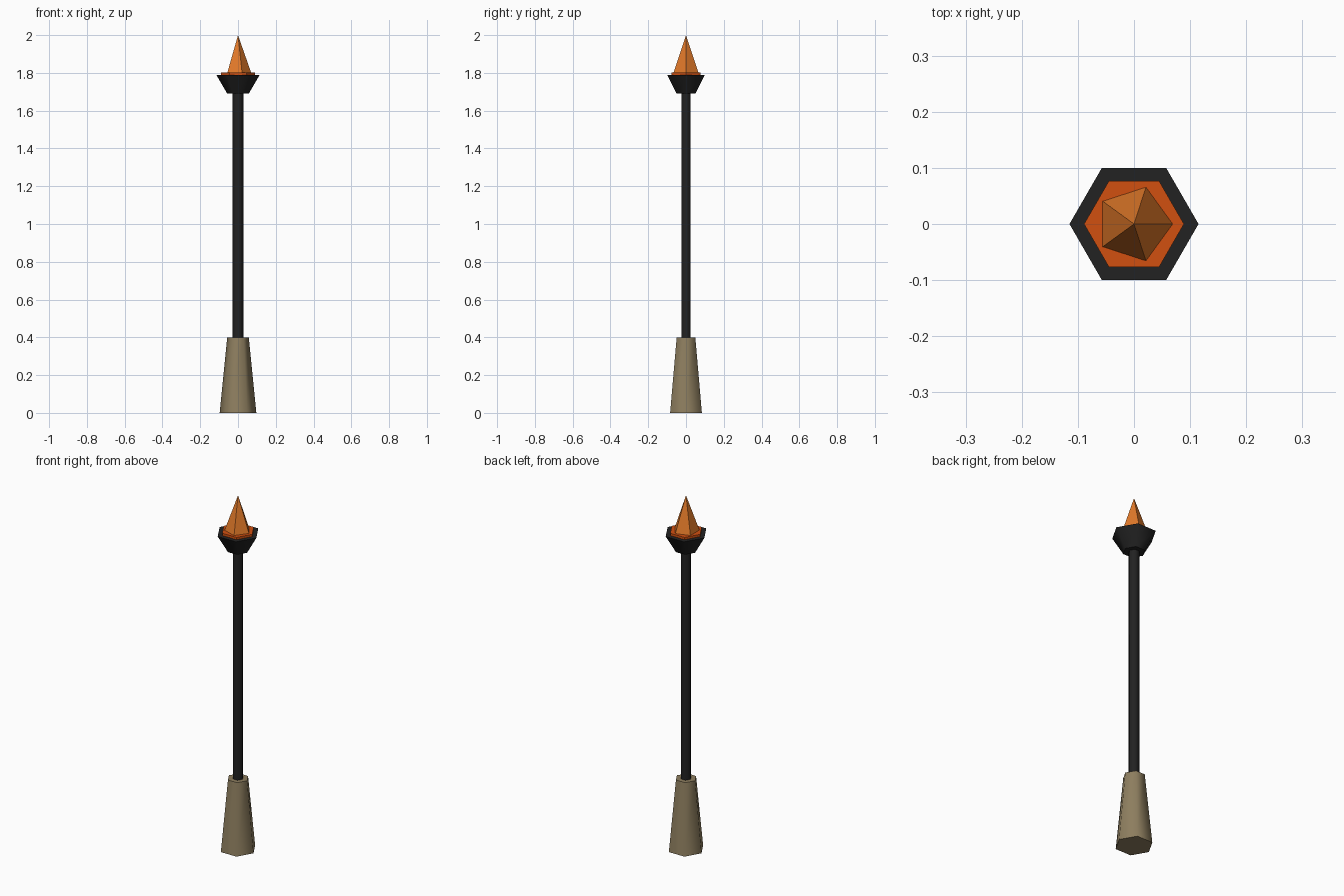
import bpy, bmesh, math

if "Cube" in bpy.data.objects:
    bpy.data.objects.remove(bpy.data.objects["Cube"])

def material(name, rgb):
    m = bpy.data.materials.new(name)
    m.diffuse_color = (*rgb, 1)
    m.use_nodes = True
    m.node_tree.nodes["Principled BSDF"].inputs["Base Color"].default_value = m.diffuse_color
    return m

wood = material("weathered wood", (0.27, 0.21, 0.115))
iron = material("black iron", (0.016, 0.016, 0.016))
ember = material("glowing ember", (0.64, 0.08, 0.005))
fire = material("flame orange", (0.75, 0.19, 0.022))

def prism(name, sides, r0, r1, z0, z1, mat, smooth=False):
    """Tapered prism with its first corner on +x; r1 = 0 gives a pyramid."""
    bm = bmesh.new()
    def ring(r, z):
        return [bm.verts.new((r * math.cos(2 * math.pi * i / sides),
                              r * math.sin(2 * math.pi * i / sides), z))
                for i in range(sides)]
    low = ring(r0, z0)
    bm.faces.new(low[::-1])
    if r1:
        high = ring(r1, z1)
        bm.faces.new(high)
    else:
        tip = bm.verts.new((0, 0, z1))
    for i in range(sides):
        j = (i + 1) % sides
        loop = (low[i], low[j], high[j], high[i]) if r1 else (low[i], low[j], tip)
        bm.faces.new(loop).smooth = smooth
    # keep the cap rims crisp when the sides are smooth
    for e in bm.edges:
        e.smooth = abs(e.verts[0].co.z - e.verts[1].co.z) > 1e-4
    me = bpy.data.meshes.new(name)
    bm.to_mesh(me)
    bm.free()
    me.materials.append(mat)
    ob = bpy.data.objects.new(name, me)
    bpy.context.collection.objects.link(ob)
    return ob

# wooden foot, iron pole and bowl
prism("foot", 6, 0.097, 0.057, 0.0, 0.40, wood, True)
prism("pole", 6, 0.0285, 0.0285, 0.39, 1.70, iron, True)
prism("bowl", 6, 0.057, 0.115, 1.69, 1.79, iron, True)
# ember bed and five-sided flame
prism("ember_bed", 6, 0.089, 0.089, 1.78, 1.803, ember)
prism("flame", 5, 0.07, 0.0, 1.80, 2.0, fire)
